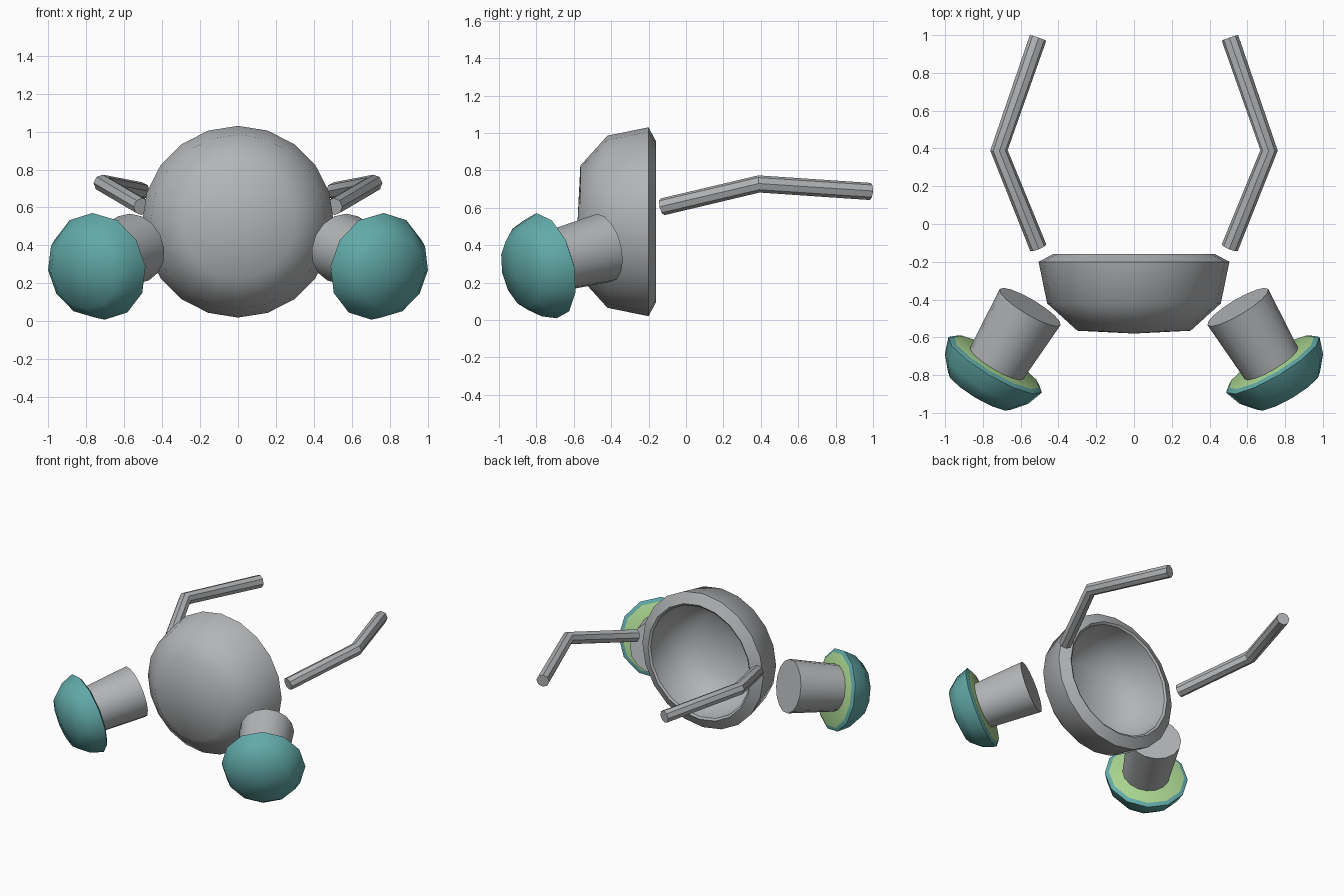
import bpy, bmesh, math
from mathutils import Vector

cube = bpy.data.objects.get("Cube")
if cube:
    bpy.data.objects.remove(cube, do_unlink=True)


def material(name, rgb):
    m = bpy.data.materials.new(name)
    m.use_nodes = True
    color = (*rgb, 1)
    m.diffuse_color = color
    m.node_tree.nodes["Principled BSDF"].inputs["Base Color"].default_value = color
    return m


grey = material("metal grey", (0.45, 0.46, 0.47))
teal = material("teal", (0.12, 0.40, 0.39))
green = material("light green", (0.40, 0.66, 0.28))


def smooth(ob, angle):
    bpy.ops.object.select_all(action='DESELECT')
    ob.select_set(True)
    bpy.context.view_layer.objects.active = ob
    bpy.ops.object.shade_smooth_by_angle(angle=math.radians(angle))


def revolve(name, profile, sides, origin, axis, mats, rule=None, angle=50, turn=0.0):
    """Spin (radius, distance along axis) points, starting and ending on the axis."""
    axis = Vector(axis).normalized()
    side = axis.cross(Vector((0, 0, 1))).normalized()
    up = side.cross(axis)
    bm = bmesh.new()
    rings = []
    for r, t in profile:
        base = Vector(origin) + axis * t
        if r == 0:
            rings.append([bm.verts.new(base)] * sides)
            continue
        ring = []
        for i in range(sides):
            a = 2 * math.pi * (i + turn) / sides
            ring.append(bm.verts.new(base + r * (math.sin(a) * side + math.cos(a) * up)))
        rings.append(ring)
    for k, (low, high) in enumerate(zip(rings, rings[1:])):
        for i in range(sides):
            j = (i + 1) % sides
            corners = dict.fromkeys((low[i], low[j], high[j], high[i]))
            face = bm.faces.new(list(corners))
            face.material_index = rule(k) if rule else 0
    bmesh.ops.recalc_face_normals(bm, faces=bm.faces)
    mesh = bpy.data.meshes.new(name)
    bm.to_mesh(mesh)
    bm.free()
    for m in mats:
        mesh.materials.append(m)
    ob = bpy.data.objects.new(name, mesh)
    bpy.context.collection.objects.link(ob)
    smooth(ob, angle)
    return ob


def rod(name, points, radius):
    """Bent round bar with capped ends."""
    curve = bpy.data.curves.new(name, 'CURVE')
    curve.dimensions = '3D'
    curve.bevel_depth = radius
    curve.bevel_resolution = 2
    curve.use_fill_caps = True
    spline = curve.splines.new('POLY')
    spline.points.add(len(points) - 1)
    for p, co in zip(spline.points, points):
        p.co = (*co, 1)
    curve.materials.append(grey)
    ob = bpy.data.objects.new(name, curve)
    bpy.context.collection.objects.link(ob)
    bpy.ops.object.select_all(action='DESELECT')
    ob.select_set(True)
    bpy.context.view_layer.objects.active = ob
    bpy.ops.object.convert(target='MESH')
    smooth(bpy.context.object, 40)


# Hollow bowl, open at the back
bowl = [(0, 0.58), (0.30, 0.565), (0.46, 0.42), (0.505, 0.20), (0.43, 0.16),
        (0.415, 0.17), (0.40, 0.38), (0.26, 0.51), (0, 0.53)]
revolve("bowl", bowl, 20, (0, 0, 0.525), (0, -1, 0), [grey])

for s, word in ((1, "left"), (-1, "right")):
    axis = (s * 0.5, -0.84, -0.22)
    # Tapered arm reaching forward and outward
    arm = [(0, 0), (0.187, 0), (0.162, 0.38), (0, 0.38)]
    revolve(word + "_arm", arm, 16, (s * 0.55, -0.44, 0.385), axis, [grey])
    # Domed pad with a green back face
    pad = [(0, -0.015), (0.262, -0.015), (0.288, 0.0), (0.257, 0.09),
           (0.195, 0.165), (0, 0.205)]
    revolve(word + "_pad", pad, 12, (s * 0.735, -0.745, 0.29), axis,
            [teal, green], rule=lambda k: 1 if k == 0 else 0)
    # Bent rear rod
    rod(word + "_rod", [(s * 0.507, -0.125, 0.605), (s * 0.715, 0.39, 0.727),
                        (s * 0.508, 0.985, 0.687)], 0.046)
